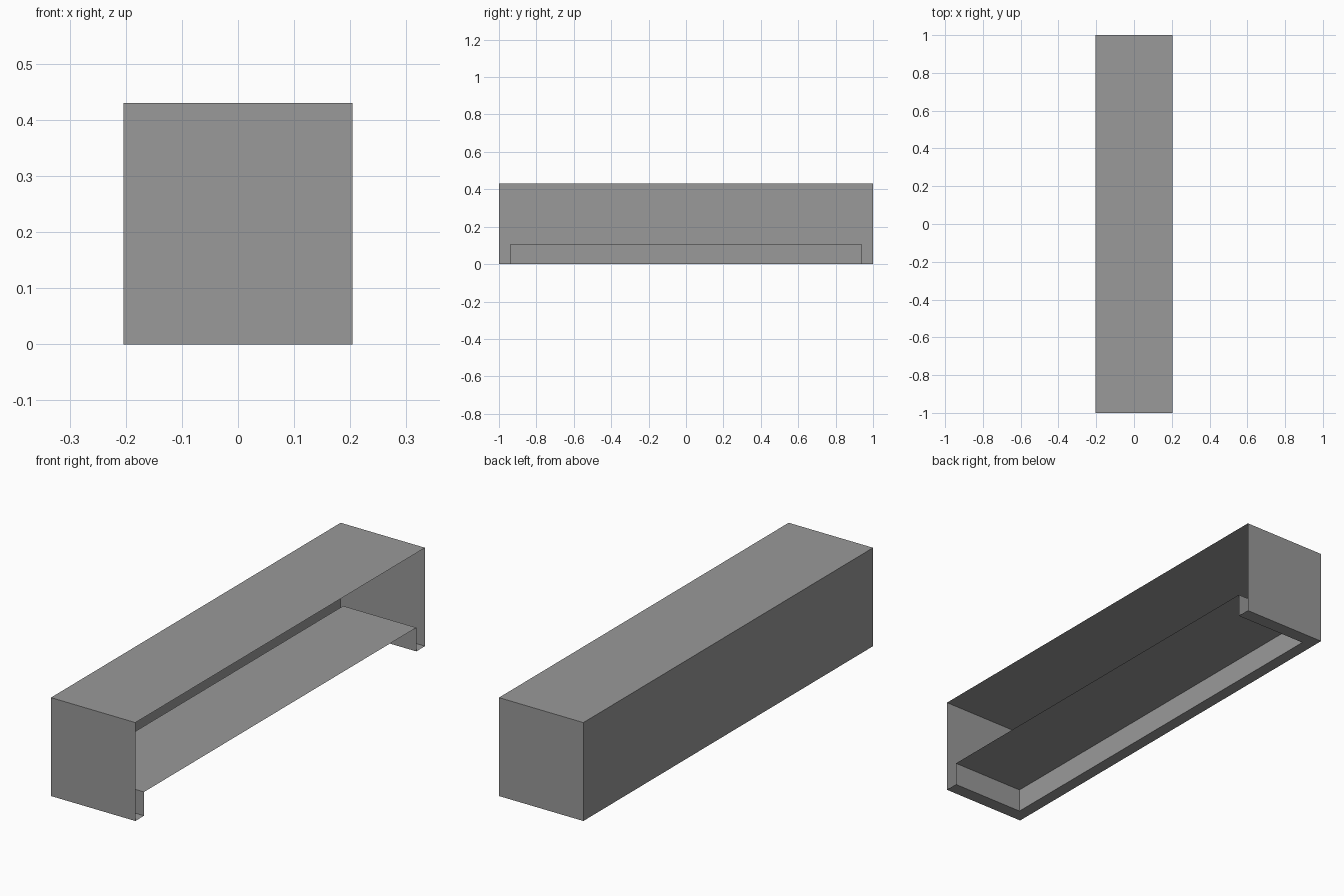
import bpy
import bmesh

cube = bpy.data.objects.get("Cube")
if cube:
    bpy.data.objects.remove(cube, do_unlink=True)

HALF_X, HALF_Y, HEIGHT = 0.204, 1.0, 0.43
RECESS_BACK, RECESS_Y, RECESS_TOP = -0.15, 0.94, 0.104

grey = bpy.data.materials.new("plain grey")
grey.use_nodes = True
colour = (0.32, 0.32, 0.32, 1)
grey.diffuse_color = colour
grey.node_tree.nodes["Principled BSDF"].inputs["Base Color"].default_value = colour

bm = bmesh.new()


def u_outline(back, half_y, z):
    """U-shaped outline, open towards +x."""
    corners = [(HALF_X, half_y), (back, half_y), (back, -half_y), (HALF_X, -half_y)]
    return [bm.verts.new((x, y, z)) for x, y in corners]


# Outlines from the roof, down the outer walls, under the rim, up the recess
outlines = [
    u_outline(-HALF_X, HALF_Y, HEIGHT),
    u_outline(-HALF_X, HALF_Y, 0),
    u_outline(RECESS_BACK, RECESS_Y, 0),
    u_outline(RECESS_BACK, RECESS_Y, RECESS_TOP),
]
for a, b in zip(outlines, outlines[1:]):
    for i in range(3):
        bm.faces.new((b[i], b[i + 1], a[i + 1], a[i]))

# Roof and raised floor
bm.faces.new(outlines[0])
bm.faces.new(reversed(outlines[-1]))

mesh = bpy.data.meshes.new("cabinet_shell")
bm.to_mesh(mesh)
bm.free()
mesh.materials.append(grey)
shell = bpy.data.objects.new("cabinet_shell", mesh)
bpy.context.collection.objects.link(shell)
